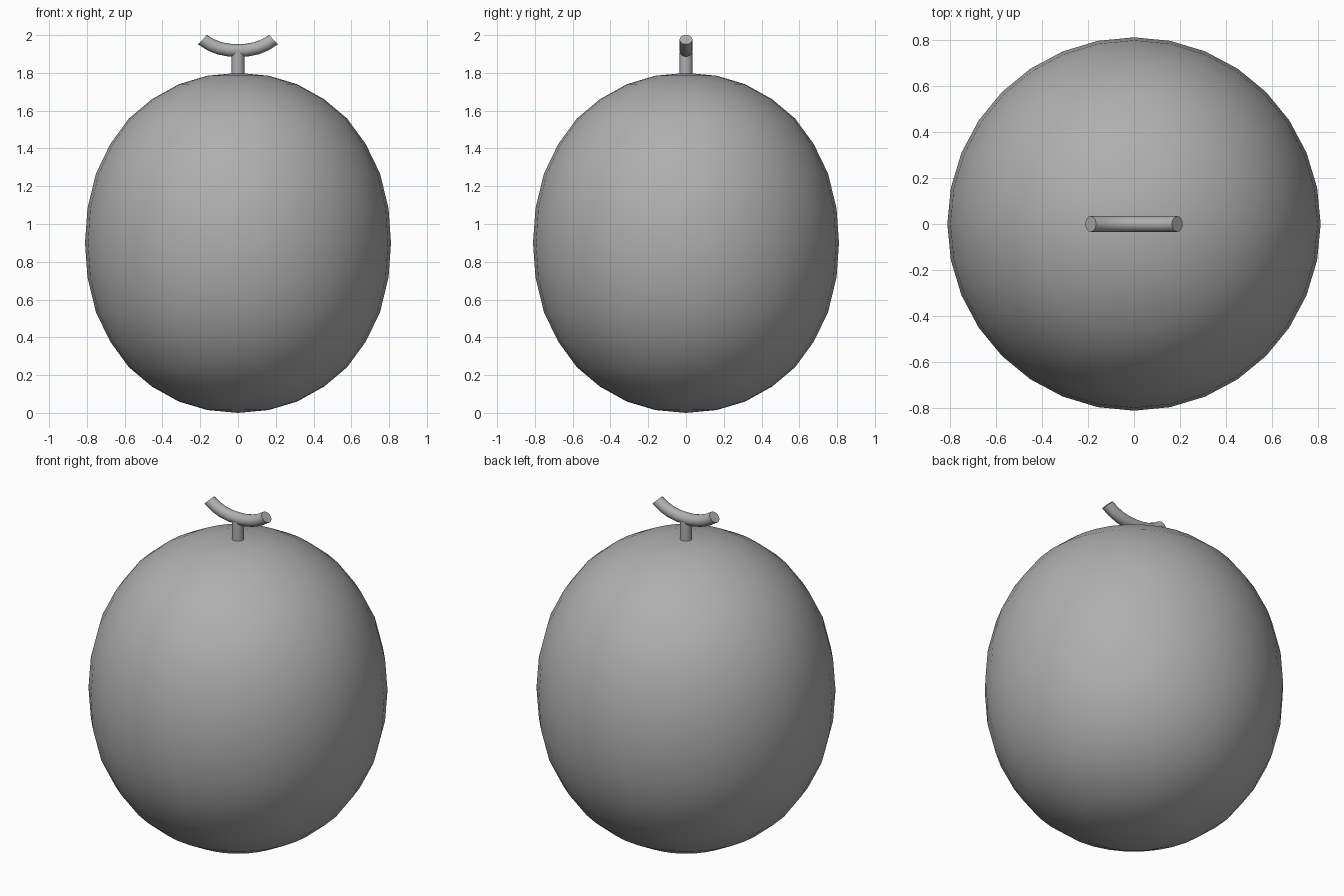
import bpy, bmesh, math
from mathutils import Vector

if "Cube" in bpy.data.objects:
    bpy.data.objects.remove(bpy.data.objects["Cube"])

# Mid grey for every part
grey = bpy.data.materials.new("mid_grey")
grey.diffuse_color = (0.43, 0.43, 0.43, 1)
grey.use_nodes = True
grey.node_tree.nodes["Principled BSDF"].inputs["Base Color"].default_value = grey.diffuse_color


def skin(name, rings, cap=True):
    """Join equal-sized rings of points into a closed, smooth mesh."""
    bm = bmesh.new()
    loops = [[bm.verts.new(p) for p in ring] for ring in rings]
    n = len(loops[0])
    for a, b in zip(loops, loops[1:]):
        for i in range(n):
            j = (i + 1) % n
            bm.faces.new((a[i], a[j], b[j], b[i]))
    if cap:
        bm.faces.new(loops[0][::-1])
        bm.faces.new(loops[-1])
    bmesh.ops.remove_doubles(bm, verts=bm.verts, dist=1e-5)
    bmesh.ops.recalc_face_normals(bm, faces=bm.faces)
    mesh = bpy.data.meshes.new(name)
    bm.to_mesh(mesh)
    bm.free()
    mesh.materials.append(grey)
    obj = bpy.data.objects.new(name, mesh)
    bpy.context.collection.objects.link(obj)
    bpy.ops.object.select_all(action='DESELECT')
    obj.select_set(True)
    bpy.context.view_layer.objects.active = obj
    bpy.ops.object.shade_smooth_by_angle(angle=math.radians(40))
    return obj


def ring(center, u, v, r, sides):
    c, u, v = Vector(center), Vector(u), Vector(v)
    return [c + r * (math.cos(t) * u + math.sin(t) * v)
            for t in (2 * math.pi * i / sides for i in range(sides))]


# Melon body: slightly full, tall rounded profile turned around z
upper = [(0.81, 0), (0.797, 0.182), (0.752, 0.367), (0.677, 0.522), (0.578, 0.658),
         (0.457, 0.76), (0.313, 0.84), (0.162, 0.885), (0, 0.9)]
profile = [(r, -z) for r, z in upper[:0:-1]] + upper
skin("melon_body", [ring((0, 0, 0.9 + z), (1, 0, 0), (0, 1, 0), r, 32)
                    for r, z in profile], cap=False)

# Short upright stem
skin("stem", [ring((0, 0, z), (1, 0, 0), (0, 1, 0), 0.034, 16) for z in (1.77, 1.91)])

# Curved cross piece of the stem: centre x, z and tilt in degrees
half = [(0, 1.918, 0), (0.05, 1.921, 8), (0.1, 1.931, 18), (0.145, 1.949, 30),
        (0.188, 1.976, 43)]
path = [(-x, z, -a) for x, z, a in half[:0:-1]] + half
arms = []
for x, z, a in path:
    a = math.radians(a)
    arms.append(ring((x, 0, z), (-math.sin(a), 0, math.cos(a)), (0, 1, 0), 0.034, 16))
skin("stem_crossbar", arms)
